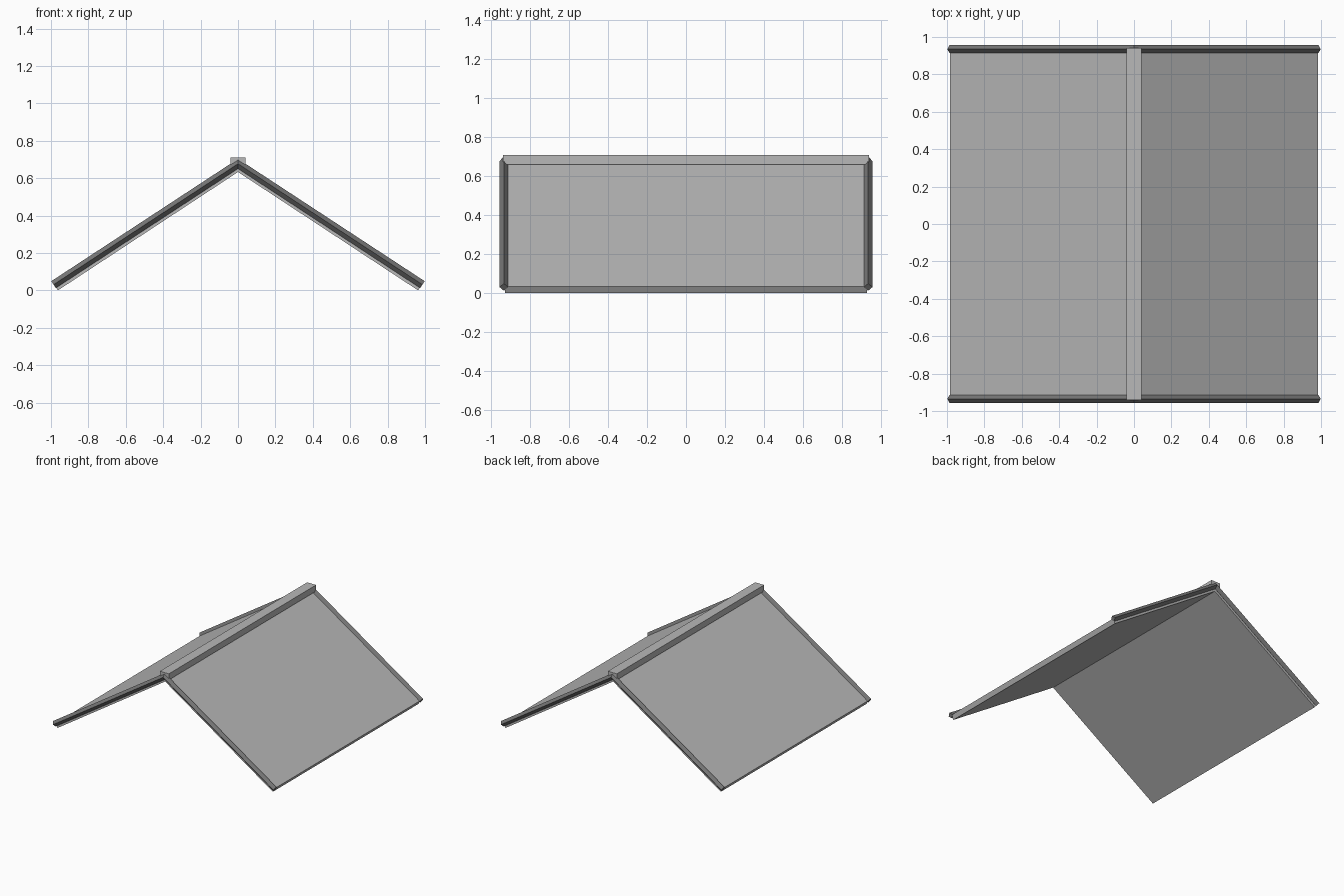
import bpy, bmesh
from mathutils import Vector

if "Cube" in bpy.data.objects:
    bpy.data.objects.remove(bpy.data.objects["Cube"])


def material(name, value):
    m = bpy.data.materials.new(name)
    m.diffuse_color = (value, value, value, 1)
    m.use_nodes = True
    m.node_tree.nodes["Principled BSDF"].inputs["Base Color"].default_value = m.diffuse_color
    return m


LIGHT = material("light grey sheet", 0.48)
DARK = material("dark grey trim", 0.18)


def loft(name, rings, mat):
    """Join matching rings of points into a closed, capped solid."""
    bm = bmesh.new()
    loops = [[bm.verts.new(p) for p in ring] for ring in rings]
    n = len(loops[0])
    for a, b in zip(loops, loops[1:]):
        for i in range(n):
            j = (i + 1) % n
            bm.faces.new((a[i], a[j], b[j], b[i]))
    bm.faces.new(loops[0])
    bm.faces.new(loops[-1][::-1])
    bmesh.ops.recalc_face_normals(bm, faces=bm.faces)
    mesh = bpy.data.meshes.new(name)
    bm.to_mesh(mesh)
    bm.free()
    mesh.materials.append(mat)
    ob = bpy.data.objects.new(name, mesh)
    bpy.context.collection.objects.link(ob)
    return ob


def extrude_y(name, profile, half, mat):
    return loft(name, [[(x, y, z) for x, z in profile] for y in (-half, half)], mat)


# Sloping roof panels, mitred at the ridge
for side, label in ((-1, "left"), (1, "right")):
    section = [(0, 0.633), (0.963, 0), (0.983, 0.034), (0, 0.677)]
    extrude_y(label + "_roof_panel", [(side * x, z) for x, z in section], 0.93, LIGHT)

# Ridge cap
extrude_y("ridge_cap", [(-0.04, 0.66), (0.04, 0.66), (0.04, 0.71), (-0.04, 0.71)],
          0.94, LIGHT)

# Diamond-section trims along both gable ends, square at the eaves, mitred at the ridge
R = 0.022
low, top = Vector((0.986, 0, 0.031)), Vector((0, 0, 0.677))
along = (low - top).normalized()
normal = Vector((-along.z, 0, along.x))
for end, end_name in ((-1, "front"), (1, "back")):
    for side, label in ((-1, "left"), (1, "right")):
        rings = [[], []]
        for dy, dn in ((0, R), (R, 0), (0, -R), (-R, 0)):
            p = low + normal * dn
            q = Vector((0, 0, top.z + dn / normal.z))
            for ring, v in zip(rings, (p, q)):
                ring.append((side * v.x, end * 0.935 + dy, v.z))
        loft(f"{end_name}_{label}_gable_trim", rings, DARK)
